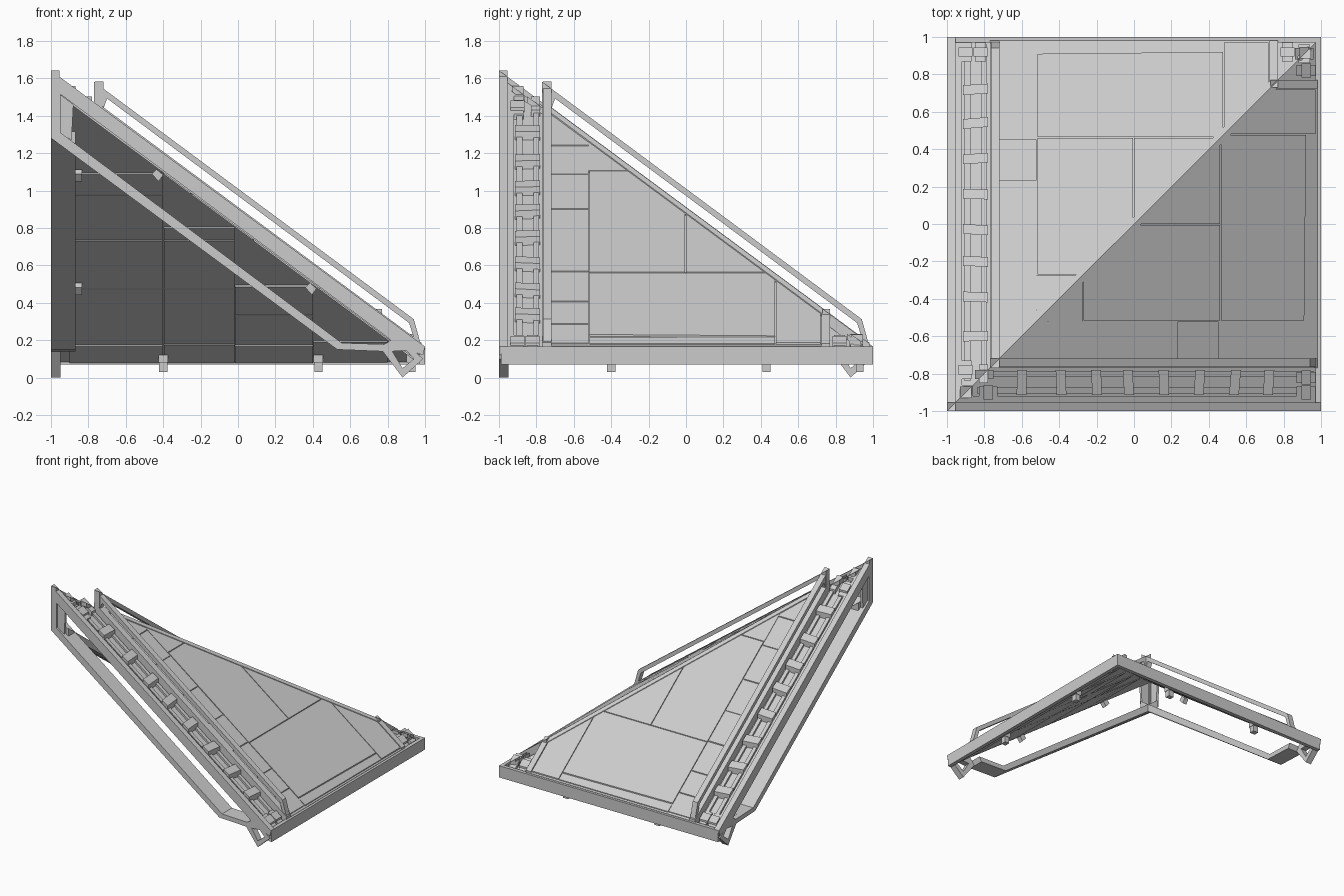
import bpy, bmesh, random

if "Cube" in bpy.data.objects:
    bpy.data.objects.remove(bpy.data.objects["Cube"])
random.seed(4)


def fall(u):
    """Roof height at distance u down the slope."""
    return 0.9 - 0.74 * u


class Part:
    """Collects pieces for one slope, then mirrors them across the hip."""

    def __init__(self, name):
        self.name, self.bm = name, bmesh.new()

    def loft(self, low, high):
        a = [self.bm.verts.new(p) for p in low]
        b = [self.bm.verts.new(p) for p in high]
        n = len(a)
        self.bm.faces.new(a[::-1])
        self.bm.faces.new(b)
        for i in range(n):
            j = (i + 1) % n
            self.bm.faces.new((a[i], a[j], b[j], b[i]))

    def slab(self, plan, h0, h1):
        """Plan outline laid on the slope between offsets h0 and h1."""
        self.loft([(u, v, fall(u) + h0) for u, v in plan],
                  [(u, v, fall(u) + h1) for u, v in plan])

    def bar(self, u0, u1, v0, v1, h0, h1):
        self.slab([(u0, v0), (u1, v0), (u1, v1), (u0, v1)], h0, h1)

    def box(self, u0, u1, v0, v1, z0, z1):
        p = [(u0, v0), (u1, v0), (u1, v1), (u0, v1)]
        self.loft([(*q, z0) for q in p], [(*q, z1) for q in p])

    def side(self, profile, v0, v1):
        """Side profile (u, z) extruded from v0 to v1."""
        self.loft([(u, v0, z) for u, z in profile], [(u, v1, z) for u, z in profile])

    def ring(self, outer, inner, v0, v1):
        """Upright frame: matched outer and inner side profiles."""
        loops = [[self.bm.verts.new((u, v, z)) for u, z in pts]
                 for pts, v in ((outer, v0), (outer, v1), (inner, v1), (inner, v0))]
        n = len(outer)
        for k in range(4):
            a, b = loops[k], loops[(k + 1) % 4]
            for i in range(n):
                j = (i + 1) % n
                self.bm.faces.new((a[i], a[j], b[j], b[i]))

    def finish(self):
        bm = self.bm
        dup = bmesh.ops.duplicate(bm, geom=bm.verts[:] + bm.edges[:] + bm.faces[:])
        for g in dup["geom"]:
            if isinstance(g, bmesh.types.BMVert):
                g.co.x, g.co.y = g.co.y, g.co.x
        bmesh.ops.recalc_face_normals(bm, faces=bm.faces[:])
        me = bpy.data.meshes.new(self.name)
        bm.to_mesh(me)
        bm.free()
        bpy.context.collection.objects.link(bpy.data.objects.new(self.name, me))


# Channel floor along the rake, and the floor of the low corner
p = Part("channel_floor")
p.slab([(-.97, -.97), (.97, -.97), (.97, -.74), (-.74, -.74)], -.1, -.06)
p.slab([(.74, .74), (.97, .74), (.97, .97)], -.1, -.06)
p.finish()

# Roof field between the hip, eave and channel
p = Part("roof_field")
p.slab([(-.74, -.74), (.98, -.74), (.98, .74), (.74, .74)], -.1, -.006)
p.finish()

# Plating on the roof field, with narrow seams between plates
p = Part("roof_plates")
g = .003
for plan in ([(-.27, -.515), (.46, -.515), (.46, -.006), (-.006, -.006), (-.27, -.29)],
             [(.01, 0), (.46, 0), (.46, .435)],
             [(.465, -.515), (.91, -.515), (.92, .475), (.49, .475), (.465, .45)],
             [(-.495, -.52), (-.275, -.52), (-.275, -.30)],
             [(.51, .48), (.97, .48), (.97, .72), (.75, .72)]):
    p.slab(plan, -.01, .004)
cuts = [-.46, -.25, 0, .23, .455, .67, .83, .97]
for a, b in zip(cuts, cuts[1:]):
    p.bar(a + g, b - g, -.72, -.52, -.01, random.choice((0, .002, .004)))
p.slab([(-.69, -.72), (-.463, -.72), (-.463, -.52), (-.49, -.52)], -.01, .002)
p.bar(.925, .97, -.515, .475, -.01, .001)
p.finish()

# Plating on the underside
p = Part("underside_plates")
for (v0, v1), rows in (((-.9, -.405), (-.4, -.25, .08, .43, .84, .965)),
                       ((-.395, -.02), (-.01, .08, .43, .83, .965)),
                       ((-.015, .4), (.41, .62, .84, .965)),
                       ((.405, .8), (.81, .965))):
    for u0, u1 in zip(rows, rows[1:]):
        p.bar(u0 + g, u1 - g, v0, v1, -.107 - random.uniform(0, .003), -.1)
p.finish()

# Hip cap and the short bars boxing in its low end
p = Part("hip_cap")
p.slab([(-.75, -.75), (-.71, -.75), (.765, .725), (.765, .765)], -.05, .01)
p.bar(.73, .98, .725, .77, -.06, .008)
p.finish()

# Channel running down each rake: inner wall, ledge, rails
p = Part("rake_channel")
p.slab([(-.77, -.77), (.98, -.77), (.98, -.72), (-.72, -.72)], -.06, .012)
p.slab([(-.96, -.96), (.97, -.96), (.97, -.92), (-.92, -.92)], -.06, -.03)
for v in (-.89, -.80):
    p.bar(-.84, .96, v - .015, v + .015, -.06, -.04)
p.finish()

# Ladder-like rungs in the channel
p = Part("channel_rungs")
for u in (-.6, -.39, -.2, -.03, .16, .35, .54, .72):
    w, t = .026, random.uniform(-.006, .006)
    plan = [(u - w - t, -.915), (u + w - t, -.915), (u + w + t, -.78), (u - w + t, -.78)]
    p.loft([(a, b, fall(a) - .055) for a, b in plan],
           [(a, b, fall(a) - .012 + .1 * (a - u)) for a, b in plan])
p.finish()

# Clips at the peak, the channel ends and the low corner
p = Part("corner_clips")
for u, v in ((-.78, -.9), (.92, -.9), (.92, -.82), (.92, .82), (.91, .91)):
    p.bar(u - .05, u + .05, v - .03, v + .03, -.06, -.03)
    p.bar(u - .025, u + .025, v - .037, v + .037, -.04, -.015)
p.bar(-.93, -.86, -.93, -.87, -.06, -.03)
p.bar(-.85, -.75, -.83, -.78, -.06, -.025)
p.finish()

# Raised guard rail beside each channel
p = Part("guard_rail")
p.ring([(-.77, 1.45), (-.77, 1.582), (.94, .312), (.985, .15)],
       [(-.72, 1.435), (-.70, 1.492), (.915, .292), (.95, .18)], -.765, -.72)
p.finish()

# Rake frame: upper board and lower strut
p = Part("rake_frame")
p.ring([(-1, 1.642), (1, .165), (.99, .12), (.90, .15), (.77, .14), (.53, .15), (-1, 1.28)],
       [(-.95, 1.515), (.79, .222), (.815, .2), (.80, .188), (.78, .178), (.555, .185), (-.95, 1.31)],
       -1, -.955)
p.finish()

# Wide lower strut flange, and gusset plate under the peak
p = Part("lower_strut")
p.side([(-.96, 1.253), (.53, .15), (.77, .14), (.79, .178), (.555, .185), (-.96, 1.315)], -.956, -.87)
p.side([(-.96, 1.52), (-.88, 1.46), (-.89, 1.27), (-.96, 1.31)], -.985, -.965)
p.finish()

# Pointed foot at the low end of each rake frame
p = Part("frame_foot")
p.ring([(.77, .145), (.90, .18), (.99, .1), (.88, 0)],
       [(.825, .14), (.9, .145), (.94, .1), (.88, .05)], -1, -.95)
p.finish()

# Eave board
p = Part("eave_board")
p.box(.97, 1, -.99, 1, .07, .166)
p.finish()

# Small brackets and pins hanging below
p = Part("hanging_brackets")
diamond = ((-.03, .01), (.005, -.03), (.03, .005), (-.005, .035))
for u in (-.43, .39):
    p.side([(u + a, fall(u) - .14 + b) for a, b in diamond], -.87, -.835)
for v in (-.4, .43):
    p.box(.91, .95, v - .022, v + .022, .03, .09)
    p.box(.90, .96, v - .025, v + .025, .08, .12)
p.finish()
